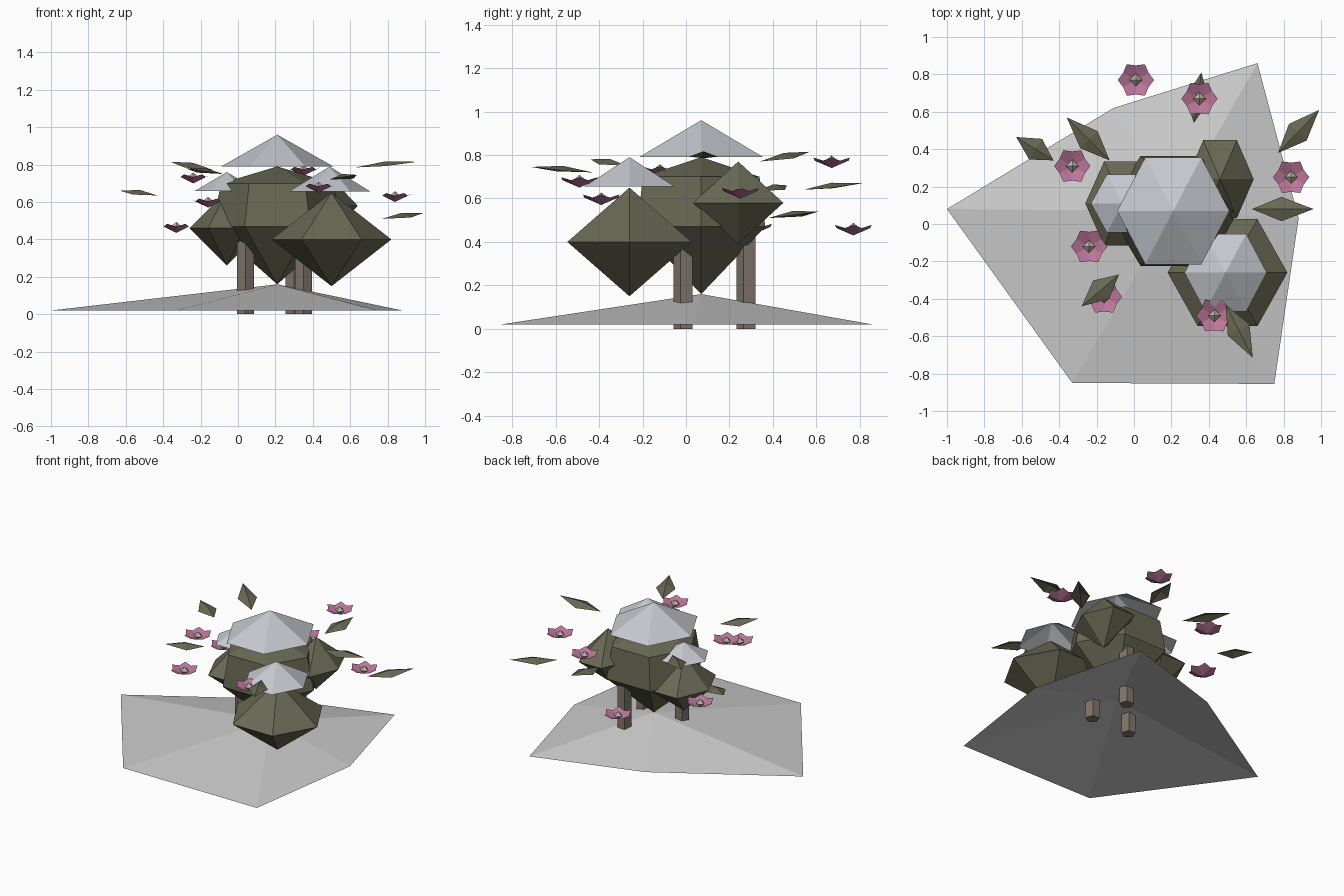
import bpy, math
from mathutils import Vector

if "Cube" in bpy.data.objects:
    bpy.data.objects.remove(bpy.data.objects["Cube"])


def material(name, rgb):
    m = bpy.data.materials.new(name)
    m.diffuse_color = (*rgb, 1)
    m.use_nodes = True
    m.node_tree.nodes["Principled BSDF"].inputs["Base Color"].default_value = m.diffuse_color
    return m


SNOW = material("snow", (0.56, 0.58, 0.62))
GREEN = material("foliage", (0.14, 0.14, 0.09))
BARK = material("bark", (0.22, 0.18, 0.15))
PINK = material("petal", (0.5, 0.18, 0.32))
CREAM = material("flower_heart", (0.5, 0.45, 0.36))


def mesh(name, verts, faces, mat=None):
    me = bpy.data.meshes.new(name)
    me.from_pydata(verts, [], faces)
    me.update()
    ob = bpy.data.objects.new(name, me)
    bpy.context.collection.objects.link(ob)
    if mat:
        me.materials.append(mat)
    return ob


def ring(cx, cy, z, rx, ry, n=6, start=0.0):
    return [(cx + rx * math.cos(start + math.tau * i / n),
             cy + ry * math.sin(start + math.tau * i / n), z) for i in range(n)]


def stack(name, mat, top, rings, bottom=None):
    """Join a top point, rings (upper first) and an optional bottom point."""
    n = len(rings[0])
    verts = [top] + [p for r in rings for p in r]
    faces = [(0, 1 + i, 1 + (i + 1) % n) for i in range(n)]
    for k in range(len(rings) - 1):
        a, b = 1 + k * n, 1 + (k + 1) * n
        faces += [(a + i, b + i, b + (i + 1) % n, a + (i + 1) % n) for i in range(n)]
    if bottom:
        a = 1 + (len(rings) - 1) * n
        verts.append(bottom)
        faces += [(a + (i + 1) % n, a + i, len(verts) - 1) for i in range(n)]
    return mesh(name, verts, faces, mat)


# Open irregular mound
outline = [(0.88, 0.03), (0.66, 0.86), (-0.11, 0.62), (-1.0, 0.08), (-0.33, -0.85), (0.75, -0.855)]
stack("ground_mound", None, (0.21, 0.07, 0.16), [[(x, y, 0.02) for x, y in outline]])

# Three trunks
for i, (x, y) in enumerate([(0.04, -0.01), (0.35, -0.01), (0.30, 0.28)]):
    bpy.ops.mesh.primitive_cylinder_add(vertices=5, radius=0.048, depth=0.5,
                                        location=(x, y, 0.25),
                                        rotation=(0, 0, math.pi))
    trunk = bpy.context.object
    trunk.name = f"trunk_{i + 1}"
    trunk.data.materials.append(BARK)

# Large faceted crown
cx, cy = 0.21, 0.07
stack("main_crown", GREEN, (cx, cy, 0.79),
      [ring(cx, cy, 0.70, 0.30, 0.31), ring(cx, cy, 0.47, 0.35, 0.34)], (cx, cy, 0.16))

# Smaller double-pyramid crowns: centre, radii, bottom, equator, top
crowns = {
    "front_crown": (0.50, -0.26, 0.32, 0.33, 0.15, 0.40, 0.65),
    "left_crown": (-0.06, 0.11, 0.20, 0.26, 0.26, 0.46, 0.66),
    "back_crown": (0.46, 0.24, 0.18, 0.24, 0.39, 0.58, 0.77),
}
for name, (x, y, rx, ry, z0, z1, z2) in crowns.items():
    stack(name, GREEN, (x, y, z2), [ring(x, y, z1, rx, ry)], (x, y, z0))

# Snow caps: centre, radii, rim height, tip height
caps = {
    "main_snow_cap": (0.21, 0.07, 0.30, 0.33, 0.79, 0.96),
    "front_snow_cap": (0.49, -0.26, 0.22, 0.24, 0.655, 0.79),
    "left_snow_cap": (-0.06, 0.11, 0.17, 0.18, 0.66, 0.76),
}
for name, (x, y, rx, ry, z0, z1) in caps.items():
    stack(name, SNOW, (x, y, z1), [ring(x, y, z0, rx, ry)])

# Folded leaves: base to tip
leaves = [
    ((-0.43, 0.34, 0.635), (-0.63, 0.465, 0.66)),
    ((-0.13, 0.34, 0.77), (-0.36, 0.57, 0.815)),
    ((0.77, 0.38, 0.51), (0.99, 0.61, 0.54)),
    ((0.63, 0.08, 0.785), (0.96, 0.08, 0.815)),
    ((-0.08, -0.27, 0.75), (-0.28, -0.44, 0.78)),
    ((0.32, 0.54, 0.64), (0.36, 0.81, 0.67)),
    ((0.49, -0.43, 0.72), (0.635, -0.715, 0.745)),
]
for i, (a, b) in enumerate(leaves):
    a, b = Vector(a), Vector(b)
    mid = a.lerp(b, 0.48)
    side = (b - a).cross(Vector((0, 0, 1))).normalized() * 0.065
    up = Vector((0, 0, 0.018))
    mesh(f"leaf_{i + 1}", [a, b, mid + side - up * 0.4, mid - side - up * 0.4, mid + up],
         [(0, 2, 4), (2, 1, 4), (1, 3, 4), (3, 0, 4)], GREEN)

# Star-rimmed shallow flowers, each with a small faceted heart
flowers = [(0.01, 0.77, 0.46), (0.35, 0.67, 0.77), (-0.33, 0.31, 0.465), (0.84, 0.25, 0.63),
           (-0.24, -0.12, 0.73), (-0.16, -0.39, 0.60), (0.43, -0.49, 0.68)]
for i, (x, y, z) in enumerate(flowers):
    rim = []
    for k in range(12):
        a, r = math.tau * k / 12, (0.097 if k % 2 == 0 else 0.078)
        rim.append((x + r * math.cos(a), y + r * math.sin(a), z + (0.018 if k % 2 == 0 else 0.004)))
    verts = [(x, y, z - 0.03)] + rim
    mesh(f"flower_{i + 1}", verts, [(0, 1 + k, 1 + (k + 1) % 12) for k in range(12)], PINK)
    stack(f"flower_heart_{i + 1}", CREAM, (x, y, z + 0.028),
          [ring(x, y, z, 0.034, 0.034, 4)], (x, y, z - 0.025))
